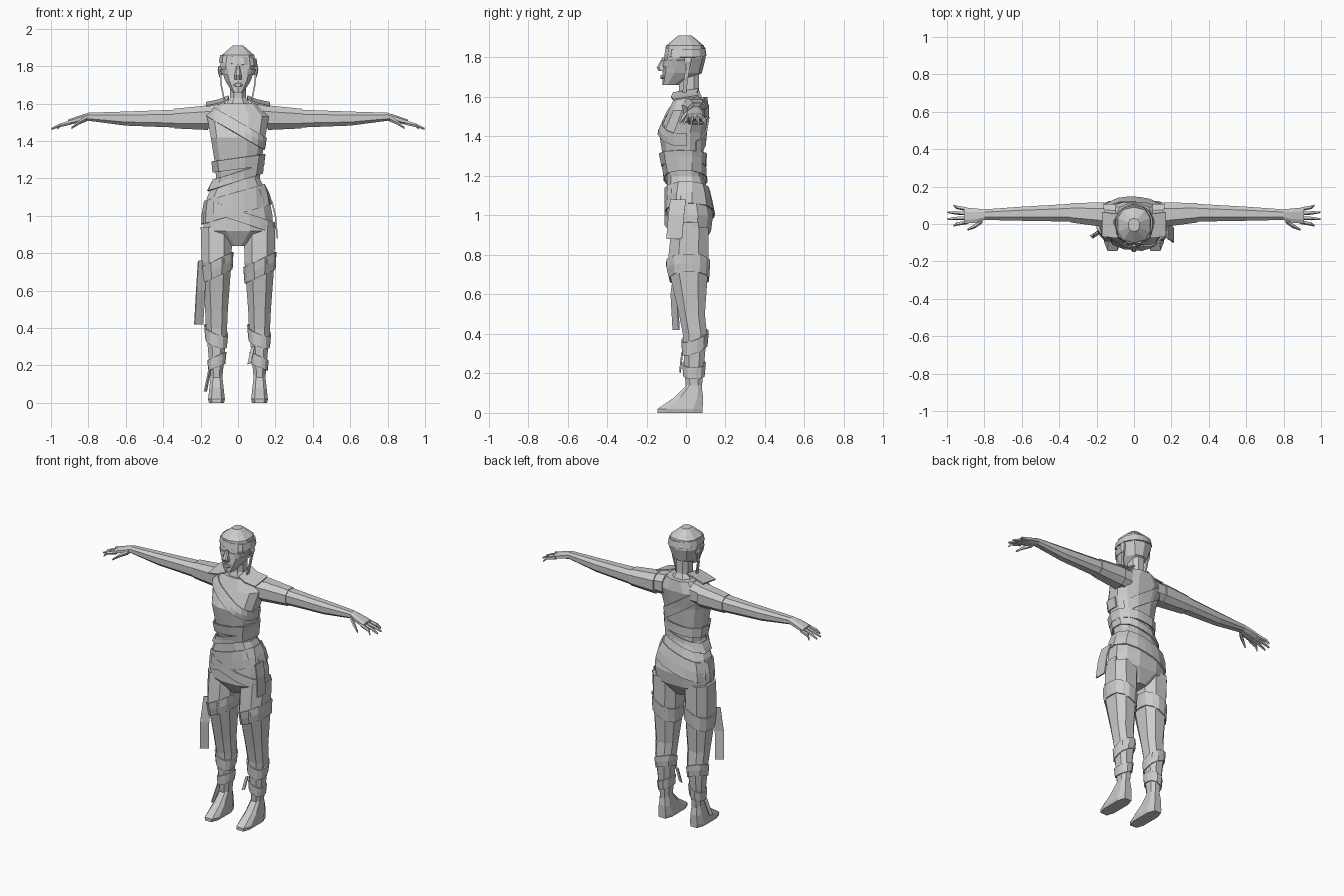
import bpy, bmesh, math
from mathutils import Vector
from mathutils.bvhtree import BVHTree

cube = bpy.data.objects.get("Cube")
if cube:
    bpy.data.objects.remove(cube)

COLOUR = (.6, .6, .6, 1)
grey = bpy.data.materials.new("plain grey")
grey.use_nodes = True
grey.diffuse_color = COLOUR
grey.node_tree.nodes["Principled BSDF"].inputs["Base Color"].default_value = COLOUR

trees = {}
CLOTH = .008


def finish(name, bm, thickness=0):
    """Turn the bmesh into a flat shaded object, with thickness for cloth."""
    bmesh.ops.recalc_face_normals(bm, faces=bm.faces)
    mesh = bpy.data.meshes.new(name)
    bm.to_mesh(mesh)
    trees[name] = BVHTree.FromBMesh(bm)
    bm.free()
    mesh.materials.append(grey)
    obj = bpy.data.objects.new(name, mesh)
    bpy.context.collection.objects.link(obj)
    if thickness:
        modifier = obj.modifiers.new("thickness", "SOLIDIFY")
        modifier.thickness = thickness
        modifier.offset = 0


def bridge(bm, rows, closed):
    """Join neighbouring rows of points with quads."""
    rows = [[bm.verts.new(point) for point in row] for row in rows]
    count = len(rows[0])
    for low, high in zip(rows, rows[1:]):
        for i in range(count if closed else count - 1):
            j = (i + 1) % count
            bm.faces.new((low[i], low[j], high[j], high[i]))
    return rows


def loft(name, sections, across, up, sides, power):
    """Closed skin over sections, each a centre with two half sizes."""
    rows = []
    for centre, half_across, half_up in sections:
        row = []
        for i in range(sides):
            angle = math.tau * (i + .5) / sides
            c, s = math.cos(angle), math.sin(angle)
            u = half_across * math.copysign(abs(c) ** power, c)
            v = half_up * math.copysign(abs(s) ** power, s)
            row.append(Vector(centre) + Vector(across) * u + Vector(up) * v)
        rows.append(row)
    bm = bmesh.new()
    rows = bridge(bm, rows, True)
    bm.faces.new(rows[0])
    bm.faces.new(rows[-1])
    finish(name, bm)


def column(name, rings, x=0, sides=8, power=.8):
    """Upright part; each ring gives height, half width, front depth and back depth."""
    sections = [((x, (back - front) / 2, z), half, (back + front) / 2)
                for z, half, front, back in rings]
    loft(name, sections, (1, 0, 0), (0, 1, 0), sides, power)


def limb(name, side, joints, sides=8):
    """Sideways part; each joint gives a centre, half depth and half height."""
    sections = [((side * x, y, z), depth, height)
                for (x, y, z), depth, height in joints]
    loft(name, sections, (0, 1, 0), (0, 0, 1), sides, .8)


def wrap(name, target, z, width, x=0, tilt=0, lean=0, gap=CLOTH, start=0, end=360):
    """Cloth band hugging the target, rising by tilt along x and by lean along y."""
    full = end - start == 360
    steps = 14
    rows = []
    for level in (z - width / 2, z, z + width / 2):
        centre = Vector((x, .03, level))
        row = []
        for i in range(steps if full else steps + 1):
            angle = math.radians(start + (end - start) * i / steps)
            out = Vector((math.cos(angle), math.sin(angle), 0))
            ray = out + Vector((0, 0, tilt * out.x + lean * out.y))
            ray.normalize()
            hit = trees[target].ray_cast(centre + ray / 2, -ray)[0]
            row.append((hit or centre) + out * gap)
        rows.append(row)
    bm = bmesh.new()
    bridge(bm, rows, full)
    finish(name, bm, CLOTH)


def strip(name, path, edge, side=1):
    """Loose cloth following a path, as broad as the edge vector."""
    rows = []
    for x, y, z in path:
        point = Vector((side * x, y, z))
        rows.append([point - Vector(edge) / 2, point + Vector(edge) / 2])
    bm = bmesh.new()
    bridge(bm, rows, False)
    finish(name, bm, CLOTH)


# Torso and hips
column("torso", [
    (.84, .05, .05, .08), (.92, .19, .1, .13), (1, .19, .1, .14),
    (1.1, .17, .1, .12), (1.2, .12, .1, .09), (1.3, .13, .12, .09),
    (1.42, .15, .14, .1), (1.53, .17, .09, .12), (1.6, .1, .06, .11)], sides=12)

# Neck, head and face
column("neck", [(1.57, .09, .06, .1), (1.63, .045, .04, .07), (1.73, .045, .04, .07)])
column("head", [
    (1.66, .03, .12, -.04), (1.72, .07, .12, .08), (1.8, .1, .11, .1),
    (1.86, .09, .1, .09), (1.91, .03, .04, .03)], sides=10)
column("nose", [(1.73, .02, .14, -.1), (1.75, .02, .15, -.1), (1.8, .01, .12, -.1)])
column("lips", [(1.69, .02, .13, -.1), (1.7, .03, .13, -.1), (1.71, .02, .13, -.1)])
wrap("headband", "head", z=1.83, width=.04, tilt=-.1, gap=.005)
wrap("eye_band", "head", z=1.77, width=.03, gap=.003, start=200, end=340)

# Paired limbs, hands, feet, hair and bindings
for label, side in (("left", 1), ("right", -1)):
    wrist = (.8, .05, 1.53)
    limb(label + "_arm", side, [
        ((.1, .04, 1.53), .07, .07), ((.35, .06, 1.52), .05, .05),
        ((.6, .055, 1.52), .04, .04), (wrist, .03, .023)])
    limb(label + "_sleeve", side, [
        ((.16, .05, 1.525), .07, .07), ((.34, .06, 1.52), .055, .056)])
    limb(label + "_palm", side, [
        (wrist, .03, .022), ((.84, .045, 1.52), .04, .02), ((.91, .045, 1.5), .046, .015)])
    for finger in range(4):
        spread = finger - 1.5
        reach = 1 - .015 * spread ** 2
        limb(f"{label}_finger_{finger + 1}", side, [
            ((.89, .045 + spread * .023, 1.5), .011, .013),
            ((.95, .045 + spread * .03, 1.485), .01, .01),
            ((reach, .045 + spread * .037, 1.466), .005, .006)], sides=5)
    limb(label + "_thumb", side, [
        ((.81, .02, 1.52), .015, .016), ((.85, -.01, 1.5), .013, .012),
        ((.89, -.03, 1.47), .006, .006)], sides=5)

    hip = side * .115
    column(label + "_leg", [
        (.1, .03, 0, .08), (.2, .04, .01, .09), (.4, .06, .02, .11),
        (.5, .065, .04, .1), (.75, .085, .1, .12), (.94, .09, .08, .12)], x=hip)
    column(label + "_foot", [
        (0, .042, .15, .09), (.02, .047, .15, .09),
        (.08, .04, .06, .09), (.14, .033, 0, .08)], x=hip, power=.6)
    column(label + "_ear", [
        (1.74, .005, 0, .02), (1.78, .015, .01, .03), (1.8, .01, .01, .03)], x=side * .095)
    strip(label + "_hair_strand", [
        (.095, .02, 1.8), (.09, 0, 1.7), (.07, -.01, 1.6)], (0, .02, 0), side)
    strip(label + "_collar", [
        (.05, 0, 1.63), (.1, -.01, 1.61), (.17, 0, 1.595)], (0, .13, .02), side)

    leg = label + "_leg"
    wrap(label + "_thigh_wrap", leg, z=.72, width=.09, x=hip, tilt=.5, gap=.005)
    wrap(label + "_shin_wrap", leg, z=.35, width=.07, x=hip, tilt=-.4, lean=.4, gap=.005)
    wrap(label + "_ankle_wrap", leg, z=.22, width=.06, x=hip, tilt=side * -.5, gap=.005)

# Wrapped clothing on the body
wrap("chest_sash", "torso", z=1.47, width=.07, tilt=-.6, gap=.005, start=195, end=350)
wrap("back_sash", "torso", z=1.42, width=.08, tilt=-.7, gap=.005, start=10, end=165)
wrap("rib_band", "torso", z=1.28, width=.06, tilt=.15, gap=.014)
wrap("waist_band", "torso", z=1.21, width=.05, tilt=.35, gap=.012)
wrap("hip_wrap", "torso", z=1.07, width=.12, tilt=.3)
wrap("hip_sash", "torso", z=1, width=.06, tilt=-.35, start=220, end=370)

# Loose cloth ends
strip("left_hip_flap", [(.18, -.04, 1.08), (.2, -.05, 1), (.21, -.06, .88)], (0, .08, 0))
strip("right_thigh_strap", [
    (.19, -.04, .76), (.2, -.06, .6), (.21, -.05, .42)], (.045, .03, 0), -1)
strip("right_ankle_strap", [(.15, .02, .18), (.175, -.01, .06)], (.01, .02, 0), -1)
strip("left_ankle_strap", [(.08, -.02, .3), (.06, -.03, .21)], (.02, 0, .01))
